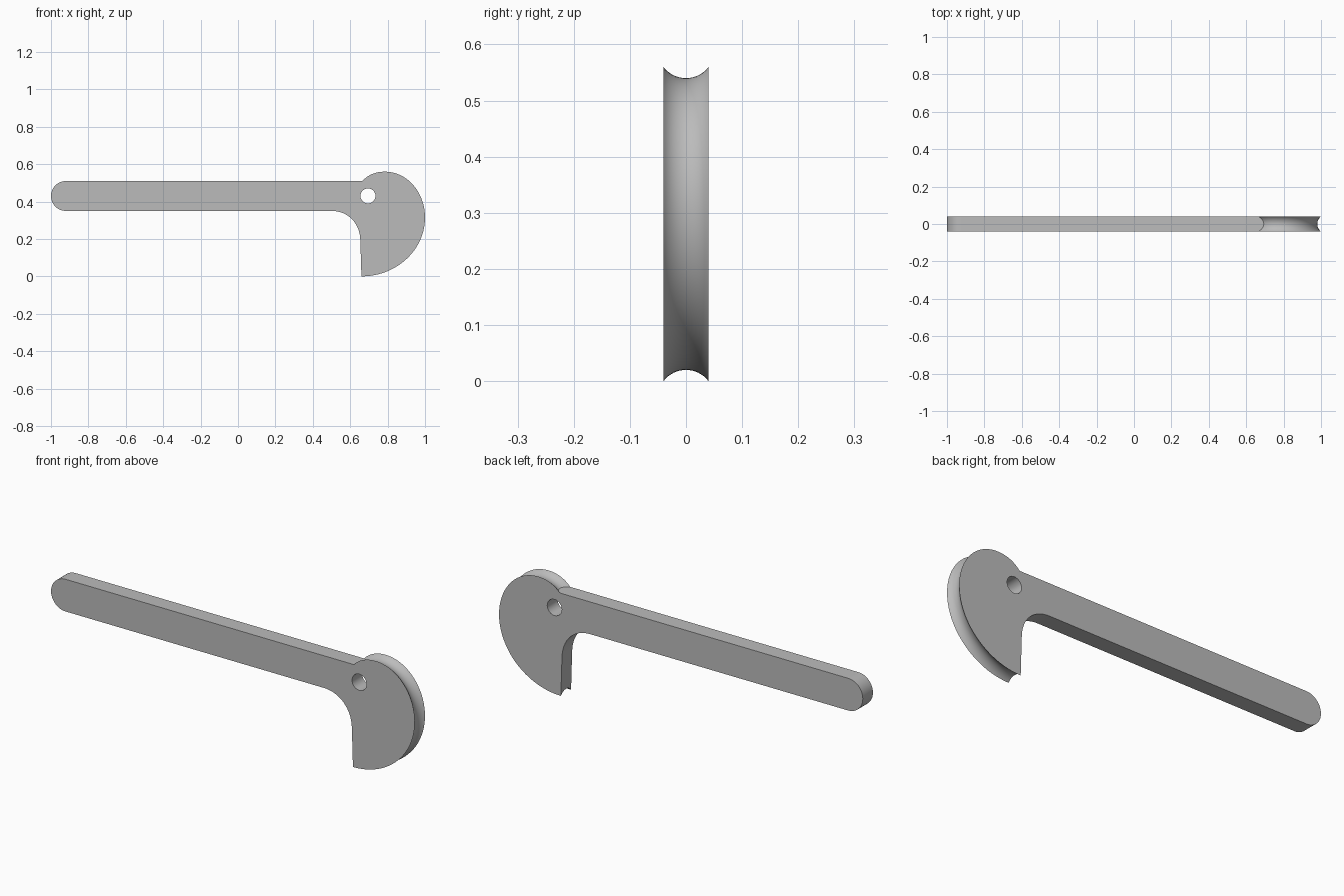
import bpy, bmesh, math
from mathutils import Vector

if "Cube" in bpy.data.objects:
    bpy.data.objects.remove(bpy.data.objects["Cube"])

HALF = 0.04            # half thickness
TOP, LOW = 0.51, 0.35  # handle edges
DEPTH = 0.02           # groove depth in the rim
K = 0.5523


def bezier(a, b, c, d, n):
    """Points and unit normals (to the left of travel) on a cubic."""
    out = []
    for i in range(n + 1):
        t = i / n
        s = 1 - t
        p = a * s**3 + b * 3 * s * s * t + c * 3 * s * t * t + d * t**3
        v = (b - a) * s * s + (c - b) * 2 * s * t + (d - c) * t * t
        out.append((p, Vector((-v.y, v.x)).normalized()))
    return out


def V(x, z):
    return Vector((x, z))


# Cam rim, clockwise from the handle top to the beak tip
start, crown, nose, tip = V(0.665, 0.51), V(0.785, 0.56), V(1.0, 0.315), V(0.66, 0.0)
rim = bezier(start, V(0.695, 0.543), V(0.735, 0.56), crown, 12)
rim += bezier(crown, V(0.785 + K * 0.215, 0.56), V(1.0, 0.315 + K * 0.245), nose, 24)[1:]
rim += bezier(nose, V(1.0, 0.315 - K * 0.315), V(0.66 + K * 0.34, 0.0), tip, 30)[1:]


def offset_rim(d, n=64):
    """Rim moved inward, trimmed at the handle top, resampled to n + 1 points."""
    pts = [p - m * d for p, m in rim]
    if d > 1e-6:
        i = next(i for i in range(len(pts) - 1) if pts[i].y <= TOP < pts[i + 1].y)
        f = (TOP - pts[i].y) / (pts[i + 1].y - pts[i].y)
        pts = [pts[i].lerp(pts[i + 1], f)] + pts[i + 1:]
    pts[-1].x = tip.x
    run = [0.0]
    for a, b in zip(pts, pts[1:]):
        run.append(run[-1] + (b - a).length)
    out, j = [], 0
    for k in range(n + 1):
        s = run[-1] * k / n
        while j < len(pts) - 2 and run[j + 1] < s:
            j += 1
        out.append(pts[j].lerp(pts[j + 1], (s - run[j]) / (run[j + 1] - run[j])))
    return out


# Beak inner edge, throat curve and rounded handle end, shared by all layers
throat = [p for p, m in bezier(V(0.654, 0.195), V(0.651, 0.285), V(0.588, LOW), V(0.5, LOW), 16)]
butt = []
for i in range(25):
    a = math.radians(-90 - 180 * i / 24)
    butt.append(V(-0.92 + 0.08 * math.cos(a), 0.43 + 0.08 * math.sin(a)))

# Lever: outlines stacked through the thickness, with a round groove in the rim
bm = bmesh.new()
rings = []
LAYERS = 16
radius = (HALF**2 + DEPTH**2) / (2 * DEPTH)
half_angle = math.asin(HALF / radius)
for k in range(LAYERS + 1):
    a = half_angle * (2 * k / LAYERS - 1)
    y = radius * math.sin(a)
    d = max(0.0, radius * math.cos(a) - (radius - DEPTH))
    outline = offset_rim(d) + throat + butt
    rings.append([bm.verts.new((p.x, y, p.y)) for p in outline])
for r0, r1 in zip(rings, rings[1:]):
    n = len(r0)
    for i in range(n):
        j = (i + 1) % n
        bm.faces.new((r0[i], r0[j], r1[j], r1[i]))
bm.faces.new(rings[0])
bm.faces.new(rings[-1][::-1])
bmesh.ops.recalc_face_normals(bm, faces=bm.faces)
mesh = bpy.data.meshes.new("cam_lever")
bm.to_mesh(mesh)
bm.free()
lever = bpy.data.objects.new("cam_lever", mesh)
bpy.context.collection.objects.link(lever)

grey = bpy.data.materials.new("plain grey")
grey.diffuse_color = (0.5, 0.5, 0.5, 1)
grey.use_nodes = True
grey.node_tree.nodes["Principled BSDF"].inputs["Base Color"].default_value = grey.diffuse_color
mesh.materials.append(grey)

# Pivot hole
bpy.ops.mesh.primitive_cylinder_add(vertices=48, radius=0.04, depth=0.3,
                                    location=(0.695, 0, 0.43), rotation=(math.pi / 2, 0, 0))
cutter = bpy.context.object
cutter.name = "hole_cutter"
cutter.hide_render = True
cutter.data.materials.append(grey)
mod = lever.modifiers.new("pivot_hole", 'BOOLEAN')
mod.operation = 'DIFFERENCE'
mod.solver = 'EXACT'
mod.object = cutter
bpy.ops.object.select_all(action='DESELECT')
lever.select_set(True)
bpy.context.view_layer.objects.active = lever
bpy.ops.object.modifier_apply(modifier=mod.name)
bpy.data.objects.remove(cutter)
bpy.ops.object.shade_smooth_by_angle(angle=math.radians(30))
